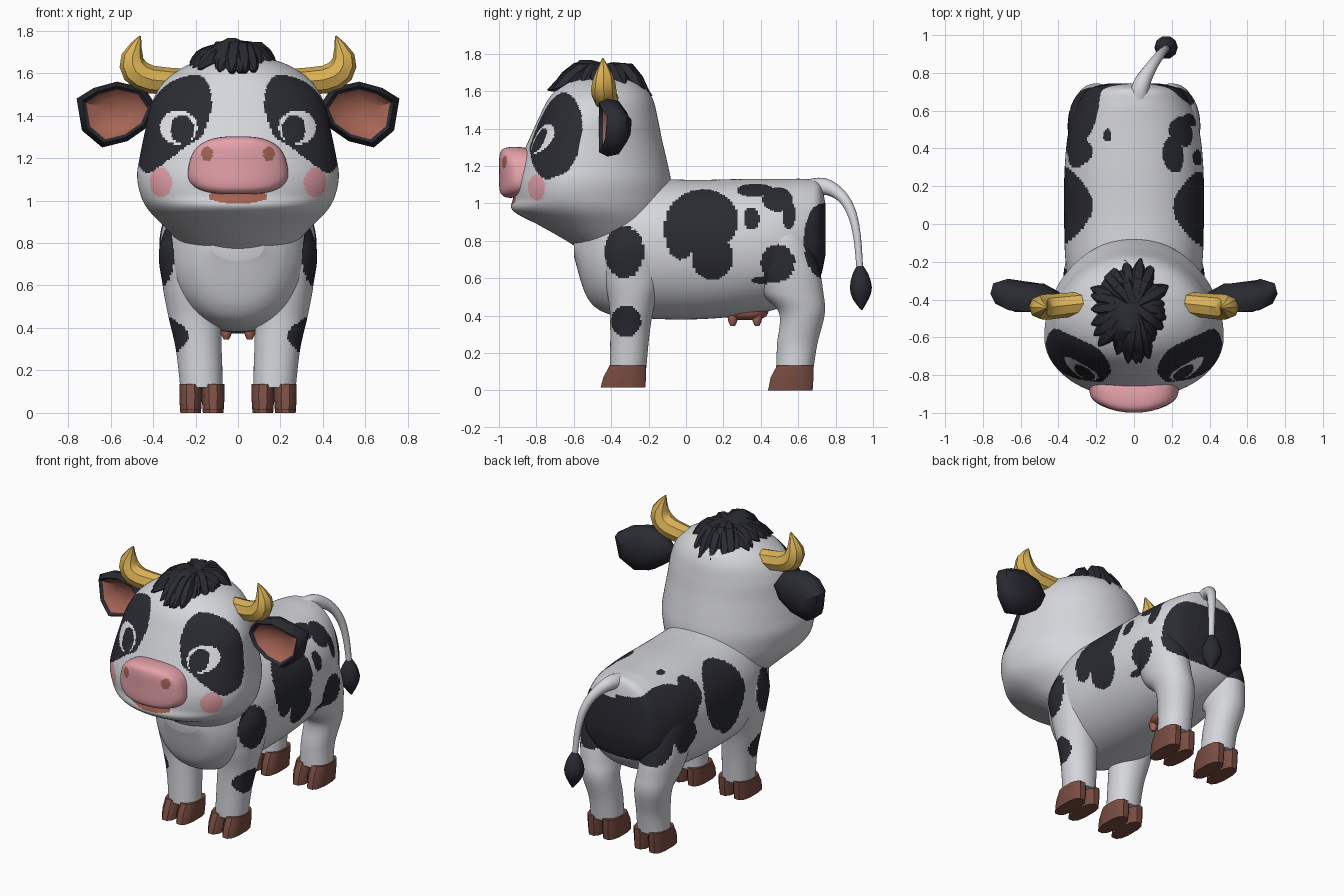
import bpy, bmesh, math, random
from mathutils import Vector

if "Cube" in bpy.data.objects:
    bpy.data.objects.remove(bpy.data.objects["Cube"])

random.seed(4)


def material(name, r, g, b):
    m = bpy.data.materials.new(name)
    lin = lambda c: (c / 255 / 12.92) if c < 11 else ((c / 255 + 0.055) / 1.055) ** 2.4
    m.diffuse_color = (lin(r), lin(g), lin(b), 1)
    m.use_nodes = True
    m.node_tree.nodes["Principled BSDF"].inputs["Base Color"].default_value = m.diffuse_color
    return m


MATS = [material("white", 213, 214, 219), material("black", 42, 43, 50),
        material("pink", 230, 162, 170), material("horn yellow", 218, 178, 86),
        material("skin brown", 165, 100, 84), material("hoof brown", 120, 76, 65),
        material("eye white", 228, 228, 230)]
WHITE, BLACK, PINK, HORN, SKIN, HOOF, EYE = range(7)


def build(name, shells, paint, angle=60):
    """Skin lists of rings, cap both ends and colour faces by paint(centre)."""
    bm = bmesh.new()
    for rings in shells:
        vs = [[bm.verts.new(p) for p in ring] for ring in rings]
        n = len(vs[0])
        for a, b in zip(vs, vs[1:]):
            for i in range(n):
                bm.faces.new((a[i], a[(i + 1) % n], b[(i + 1) % n], b[i]))
        bm.faces.new(vs[0])
        bm.faces.new(vs[-1])
    bmesh.ops.recalc_face_normals(bm, faces=bm.faces)
    for f in bm.faces:
        f.smooth = True
        f.material_index = paint(f.calc_center_median()) if callable(paint) else paint
    me = bpy.data.meshes.new(name)
    for m in MATS:
        me.materials.append(m)
    bm.to_mesh(me)
    bm.free()
    me.set_sharp_from_angle(angle=math.radians(angle))
    ob = bpy.data.objects.new(name, me)
    bpy.context.collection.objects.link(ob)
    return ob


def resample(keys, m):
    """Smooth curve through the keys, m steps between each pair."""
    out = []
    for i in range(len(keys) - 1):
        k = [keys[max(0, min(len(keys) - 1, i + j))] for j in (-1, 0, 1, 2)]
        for s in range(m):
            t = s / m
            out.append([0.5 * (2 * b + (c - a) * t + (2 * a - 5 * b + 4 * c - d) * t * t
                               + (3 * b - a - 3 * c + d) * t ** 3) for a, b, c, d in zip(*k)])
    return out + [list(keys[-1])]


def loft(keys, n, m, axis, p=2.0):
    """Keys: (position, u, v, radius u, radius -v, radius +v) along axis y or z."""
    rings = []
    for s, u, v, ru, lo, hi in resample(keys, m):
        ring = []
        for i in range(n):
            a = 2 * math.pi * (i + 0.5) / n
            c, d = math.cos(a), math.sin(a)
            x = u + ru * math.copysign(abs(c) ** (2 / p), c)
            w = v + (hi if d > 0 else lo) * math.copysign(abs(d) ** (2 / p), d)
            ring.append(Vector((x, w, s) if axis == 'z' else (x, s, w)))
        rings.append(ring)
    return rings


def tube(keys, n, m, ref=(0, 1, 0.01)):
    """Round tube through (x, y, z, radius) keys; ref must not follow the path."""
    pts = resample(keys, m)
    rings = []
    for i, q in enumerate(pts):
        t = (Vector(pts[min(i + 1, len(pts) - 1)][:3]) - Vector(pts[max(i - 1, 0)][:3])).normalized()
        side = t.cross(Vector(ref)).normalized()
        up = side.cross(t)
        rings.append([Vector(q[:3]) + q[3] * (side * math.cos(2 * math.pi * k / n)
                      + up * math.sin(2 * math.pi * k / n)) for k in range(n)])
    return rings


def inside(a, b, e):
    return ((a - e[0]) / e[2]) ** 2 + ((b - e[1]) / e[3]) ** 2 < 1


# hide spots as ellipses (y, z, radius y, radius z) seen from each side
BOTH = [(-.33, .74, .105, .14), (-.32, .37, .08, .085)]
RIGHT = [(.09, .91, .19, .165), (.14, .71, .11, .12), (-.03, .86, .085, .16),
         (.37, 1.07, .1, .035), (.49, 1.02, .08, .065), (.55, .94, .035, .08),
         (.35, .92, .042, .06), (.49, .68, .09, .10), (.41, .59, .06, .02), (.73, .8, .1, .2)]
LEFT = [(.1, .86, .2, .21), (.06, .7, .1, .1), (.58, .92, .22, .15),
        (.72, .8, .12, .2), (.5, .74, .1, .1), (.38, .98, .08, .09)]


def hide(c):
    if abs(c.x) > .2 and any(inside(c.y, c.z, e) for e in BOTH):
        return BLACK
    if c.y > .68 and .62 < c.z < .98:
        return BLACK
    if inside(c.x, c.y, (-.14, .47, .022, .035)) and c.z > 1:
        return BLACK
    if (abs(c.x) > .15 or c.y > .6) and any(inside(c.y, c.z, e) for e in (RIGHT if c.x > 0 else LEFT)):
        return BLACK
    return WHITE


# body: (y, half width, bottom, top)
trunk = [(-.60, .12, .72, .95), (-.53, .23, .50, 1.03), (-.42, .31, .41, 1.1), (-.22, .36, .385, 1.13),
         (.05, .37, .38, 1.125), (.3, .367, .40, 1.13), (.5, .345, .44, 1.13), (.64, .295, .51, 1.13),
         (.715, .24, .6, 1.11), (.745, .13, .72, 1.0)]
build("body", [loft([(y, 0, .78, w, .78 - b, t - .78) for y, w, b, t in trunk], 250, 18, 'y', 2.15)], hide)

# legs: (z, x, y, radius x, radius y), and cloven hooves
front = [(.12, .172, -.31, .1, .098), (.3, .185, -.3, .108, .105), (.45, .205, -.29, .122, .12),
         (.6, .23, -.28, .125, .155), (.78, .24, -.28, .13, .165), (.98, .2, -.25, .09, .1)]
hind = [(.12, .172, .582, .1, .1), (.25, .175, .595, .1, .108), (.41, .195, .62, .112, .122),
        (.52, .21, .57, .122, .165), (.66, .22, .53, .13, .18), (.82, .215, .5, .125, .15), (.98, .18, .48, .08, .09)]
for side, sn in ((1, "right"), (-1, "left")):
    for legs, ln, hy, z0 in ((front, "front", -.33, .015), (hind, "hind", .565, 0)):
        build(f"{sn}_{ln}_leg", [loft([(z, side * x, y, rx, ry, ry) for z, x, y, rx, ry in legs], 64, 14, 'z', 2.1)], hide)
        toes = [loft([(z0, side * .17 + t, hy, .05, .13, .115), (.07, side * .17 + t, hy, .055, .115, .12),
                      (.135, side * .17 + t, hy + .02, .054, .1, .1)], 12, 1, 'z', 2.6) for t in (-.053, .053)]
        build(f"{sn}_{ln}_hoof", toes, HOOF, 35)


# head: (z, half width, front y, widest y, back y)
skull = [(.74, .2, -.55, -.4, -.15), (.80, .27, -.64, -.42, -.13), (.88, .35, -.78, -.48, -.09),
         (.96, .425, -.925, -.56, -.08), (1.03, .46, -.925, -.6, -.075), (1.12, .475, -.92, -.6, -.08),
         (1.22, .46, -.89, -.59, -.10), (1.34, .435, -.84, -.57, -.128), (1.45, .41, -.79, -.54, -.15),
         (1.55, .355, -.74, -.5, -.175), (1.62, .27, -.68, -.46, -.22), (1.665, .16, -.6, -.45, -.3),
         (1.68, .03, -.48, -.45, -.42)]


def face_paint(c):
    x = abs(c.x)
    if c.y < -.5:
        if inside(x, c.z, (.262, 1.335, .056, .068)):
            return BLACK
        if inside(x, c.z, (.28, 1.345, .088, .08)):
            return EYE
        if (inside(c.y - .12 * (c.z - 1.36), c.z, (-.695, 1.36, .138, .235))
                and inside(x + .35 * (c.z - 1.36), c.z, (.305, 1.36, .16, .24))):
            return BLACK
        if (Vector((x, c.y, c.z)) - Vector((.365, -.80, 1.085))).length < .07:
            return PINK
        if c.y < -.8 and inside(x, c.z, (0, 1.02, .14, .035)):
            return SKIN
    return WHITE


build("head", [loft([(z, 0, w, h, w - f, b - w) for z, h, f, w, b in skull], 260, 11, 'z')], face_paint)

# snout, bowed back at the sides, with nostrils
muzzle = [(-.78, 0, 1.17, .19, .12, .11), (-.88, 0, 1.17, .225, .135, .13), (-.95, 0, 1.17, .23, .14, .13),
          (-.985, 0, 1.17, .215, .125, .115), (-.998, 0, 1.17, .16, .09, .08), (-.999, 0, 1.17, .01, .01, .01)]
snout = loft(muzzle, 72, 10, 'y', 2.8)
for ring in snout:
    for p in ring:
        p.x *= 1 - .9 * (p.z - 1.17)
        p.y += 1.2 * p.x ** 2
build("snout", [snout], lambda c: SKIN if c.y < -.9 and inside(abs(c.x), c.z, (.145, 1.22, .028, .033)) else PINK)

# ears: outline (x, z) scaled into a hollow, a thick rim and a bulging back
outline = [(.38, 1.44), (.44, 1.53), (.57, 1.56), (.68, 1.53), (.76, 1.48), (.735, 1.33), (.64, 1.25), (.52, 1.28), (.42, 1.35)]
for side, sn in ((1, "right"), (-1, "left")):
    rings = []
    for k, y in ((.45, -.40), (.76, -.445), (.86, -.465), (1, -.42), (.92, -.36), (.5, -.315)):
        rings.append([Vector((side * (.575 + k * (x - .575)), y + .5 * max(0, x - .66) * k, 1.41 + k * (z - 1.41)))
                      for x, z in outline])
    ear = build(f"{sn}_ear", [rings], BLACK, 50)
    for f in ear.data.polygons:      # the hollow is the first band and the first cap
        if f.index < len(outline) or f.index == len(ear.data.polygons) - 2:
            f.material_index = SKIN

    # horns
    build(f"{sn}_horn", [tube([(side * x, y, z, r) for x, y, z, r in (
        (.27, -.42, 1.56, .062), (.41, -.435, 1.57, .066), (.482, -.44, 1.61, .067),
        (.497, -.44, 1.68, .052), (.46, -.445, 1.775, .004))], 8, 2)], HORN, 40)

# hair tuft: a cap with locks sweeping out from the crown
locks = [loft([(1.56, -.02, -.43, .16, .22, .21), (1.65, -.02, -.44, .17, .22, .2),
               (1.71, -.02, -.48, .12, .14, .18), (1.765, -.03, -.54, .02, .03, .04)], 20, 3, 'z')]
for i in range(34):
    a = 2 * math.pi * i / 34 + random.uniform(-.1, .1)
    k = random.uniform(.82, 1.08)
    ex, ey = -.02 + .22 * k * math.cos(a), -.45 + .275 * k * math.sin(a)
    ez = 1.65 - .045 * abs(math.sin(a)) - (.03 if math.sin(a) > .5 else 0)
    lerp = lambda t: (.0 + t * ex, -.43 + t * (ey + .43))
    locks.append(tube([(*lerp(0), 1.715, .03), (*lerp(.5), 1.705 + random.uniform(-.015, .015), .04),
                       (*lerp(.8), ez + .025, .035), (*lerp(1), ez, .003)], 6, 2, (.01, .02, 1)))
build("hair_tuft", locks, BLACK, 40)

# tail and its tuft
build("tail", [tube([(.02, .64, 1.07, .055), (.04, .74, 1.09, .045), (.09, .83, 1.04, .032), (.13, .885, .95, .026),
                     (.155, .915, .82, .021), (.17, .93, .64, .018)], 12, 4, (1, -.3, 0))], WHITE)
build("tail_tuft", [tube([(.17, .93, .665, .018), (.17, .932, .62, .045), (.17, .935, .55, .062),
                          (.175, .935, .49, .045), (.18, .94, .43, .004)], 10, 2)], BLACK, 40)

# udder with four teats
parts = [loft([(.375, 0, .32, .04, .05, .05), (.395, 0, .32, .1, .11, .11), (.45, 0, .32, .11, .13, .13)], 20, 3, 'z')]
parts += [tube([(x, y, .40, .028), (x, y, .37, .024), (x, y, .345, .012)], 8, 2) for x in (-.055, .055) for y in (.25, .38)]
build("udder", parts, SKIN)
